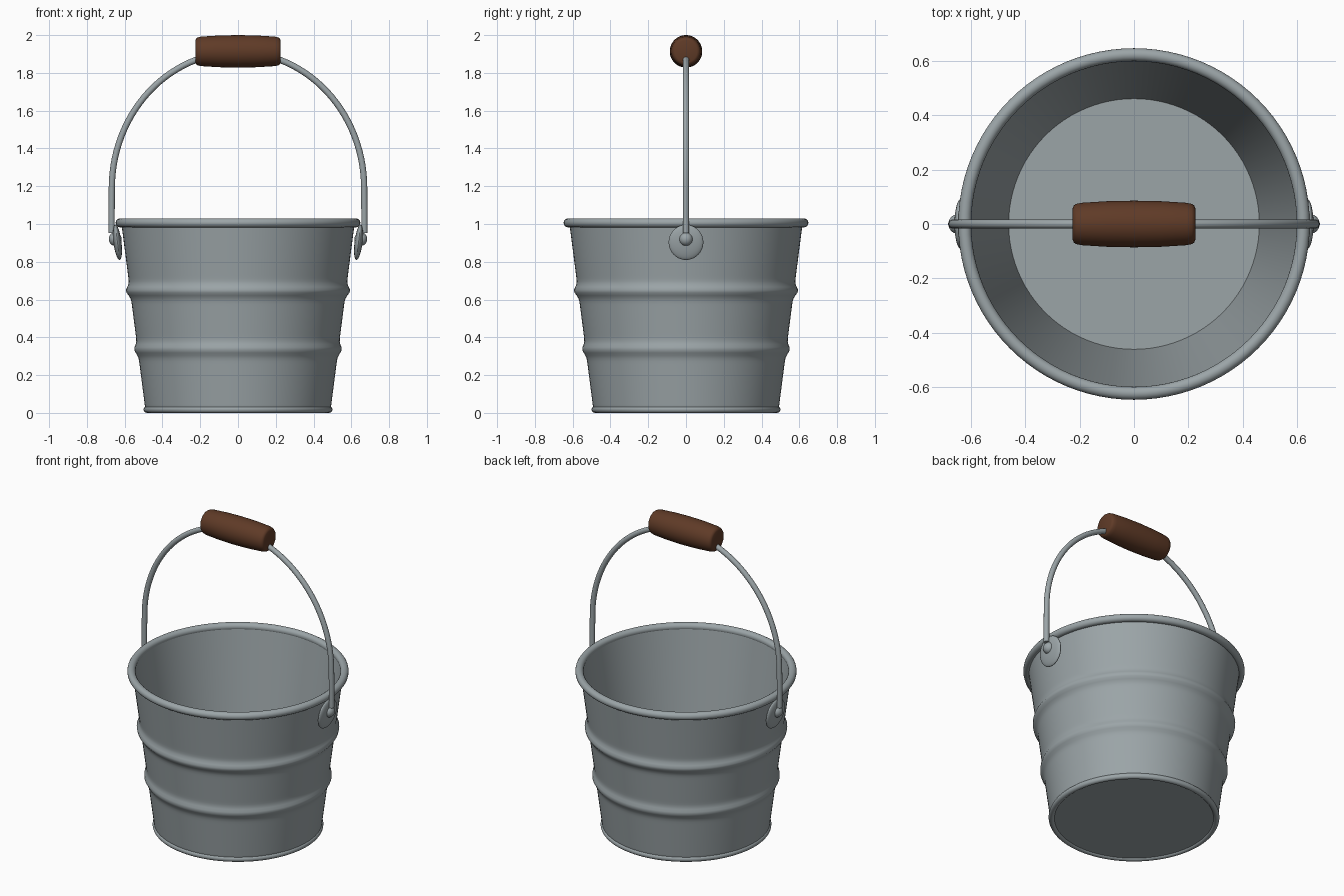
import bpy, bmesh, math
from mathutils import Matrix, Vector

if "Cube" in bpy.data.objects:
    bpy.data.objects.remove(bpy.data.objects["Cube"])


def material(name, rgb):
    m = bpy.data.materials.new(name)
    m.diffuse_color = (*rgb, 1)
    m.use_nodes = True
    m.node_tree.nodes["Principled BSDF"].inputs["Base Color"].default_value = m.diffuse_color
    return m


metal = material("galvanised_metal", (0.33, 0.375, 0.39))
wood = material("brown_wood", (0.115, 0.043, 0.02))


def finish(bm, name, mat, angle=40):
    bmesh.ops.recalc_face_normals(bm, faces=bm.faces)
    me = bpy.data.meshes.new(name)
    bm.to_mesh(me)
    bm.free()
    ob = bpy.data.objects.new(name, me)
    bpy.context.collection.objects.link(ob)
    me.materials.append(mat)
    bpy.ops.object.select_all(action='DESELECT')
    ob.select_set(True)
    bpy.context.view_layer.objects.active = ob
    bpy.ops.object.shade_smooth_by_angle(angle=math.radians(angle))
    return ob


def lathe(name, profile, mat, steps=96, matrix=Matrix()):
    """Revolve (radius, height) points around the z axis."""
    bm = bmesh.new()
    vs = [bm.verts.new((r, 0, z)) for r, z in profile]
    es = [bm.edges.new(p) for p in zip(vs, vs[1:])]
    bmesh.ops.spin(bm, geom=vs + es, cent=(0, 0, 0), axis=(0, 0, 1),
                   angle=math.tau, steps=steps, use_merge=True)
    bmesh.ops.remove_doubles(bm, verts=bm.verts, dist=1e-5)
    bmesh.ops.transform(bm, matrix=matrix, verts=bm.verts)
    return finish(bm, name, mat)


def ring(name, major, minor, z, mat, flat=1.0):
    pts = [(major + minor * math.cos(a), z + flat * minor * math.sin(a))
           for a in (math.tau * i / 16 for i in range(17))]
    return lathe(name, pts, mat)


# bucket body: tapered outer wall with two raised beads, plain inner wall
def wall(z):
    r = 0.492 + (z - 0.03) * 0.129
    for zb, h in ((0.335, 0.018), (0.645, 0.022)):
        r += h * math.exp(-((z - zb) / 0.028) ** 2)
    return r


outer = [(wall(z), z) for z in (0.03 + 0.97 * i / 64 for i in range(65))]
lathe("bucket_body", [(0, 0.01), (0.485, 0.01)] + outer
      + [(0.603, 1.0), (0.462, 0.04), (0, 0.04)], metal)

# rolled rim and foot ring
ring("top_rim", 0.624, 0.024, 1.006, metal)
ring("foot_ring", 0.482, 0.018, 0.018, metal)

# ears and rivets on both sides
for side, s in (("right", 1), ("left", -1)):
    for part, x, z, size in (("ear", 0.638, 0.903, (0.021, 0.092, 0.094)),
                             ("rivet", 0.65, 0.92, (0.034, 0.036, 0.036))):
        bm = bmesh.new()
        bmesh.ops.create_uvsphere(bm, u_segments=32, v_segments=20, radius=1)
        bmesh.ops.transform(bm, verts=bm.verts, matrix=Matrix.Translation((s * x, 0, z))
                            @ Matrix.Rotation(s * math.radians(7), 4, 'Y')
                            @ Matrix.Diagonal((*size, 1)))
        finish(bm, f"{side}_{part}", metal)

# wire handle: straight legs joined by a half ellipse, swept as a tube
path = [(0.669, 0.952), (0.669, 1.08)]
path += [(0.668 * math.cos(a), 1.19 + 0.72 * math.sin(a))
         for a in (math.pi * i / 56 for i in range(57))]
path += [(-0.669, 1.08), (-0.669, 0.952)]
bm = bmesh.new()
loops = []
for i, (x, z) in enumerate(path):
    a, b = path[max(i - 1, 0)], path[min(i + 1, len(path) - 1)]
    t = Vector((b[0] - a[0], 0, b[1] - a[1])).normalized()
    n = t.cross(Vector((0, 1, 0)))
    loops.append([bm.verts.new(Vector((x, 0, z)) + 0.0165 * (n * math.cos(c) + Vector((0, math.sin(c), 0))))
                  for c in (math.tau * k / 16 for k in range(16))])
for p, q in zip(loops, loops[1:]):
    for k in range(16):
        bm.faces.new((p[k], p[k - 1], q[k - 1], q[k]))
bm.faces.new(loops[0])
bm.faces.new(loops[-1])
finish(bm, "wire_handle", metal)

# wooden grip: slightly barrelled, rounded ends
half = [(0, 0.226), (0.058, 0.226), (0.068, 0.222), (0.074, 0.213), (0.078, 0.195), (0.084, 0.1)]
lathe("wooden_grip", half + [(0.086, 0)] + [(r, -x) for r, x in reversed(half)], wood, 48,
      Matrix.Translation((0, 0, 1.914)) @ Matrix.Rotation(math.pi / 2, 4, 'Y'))
